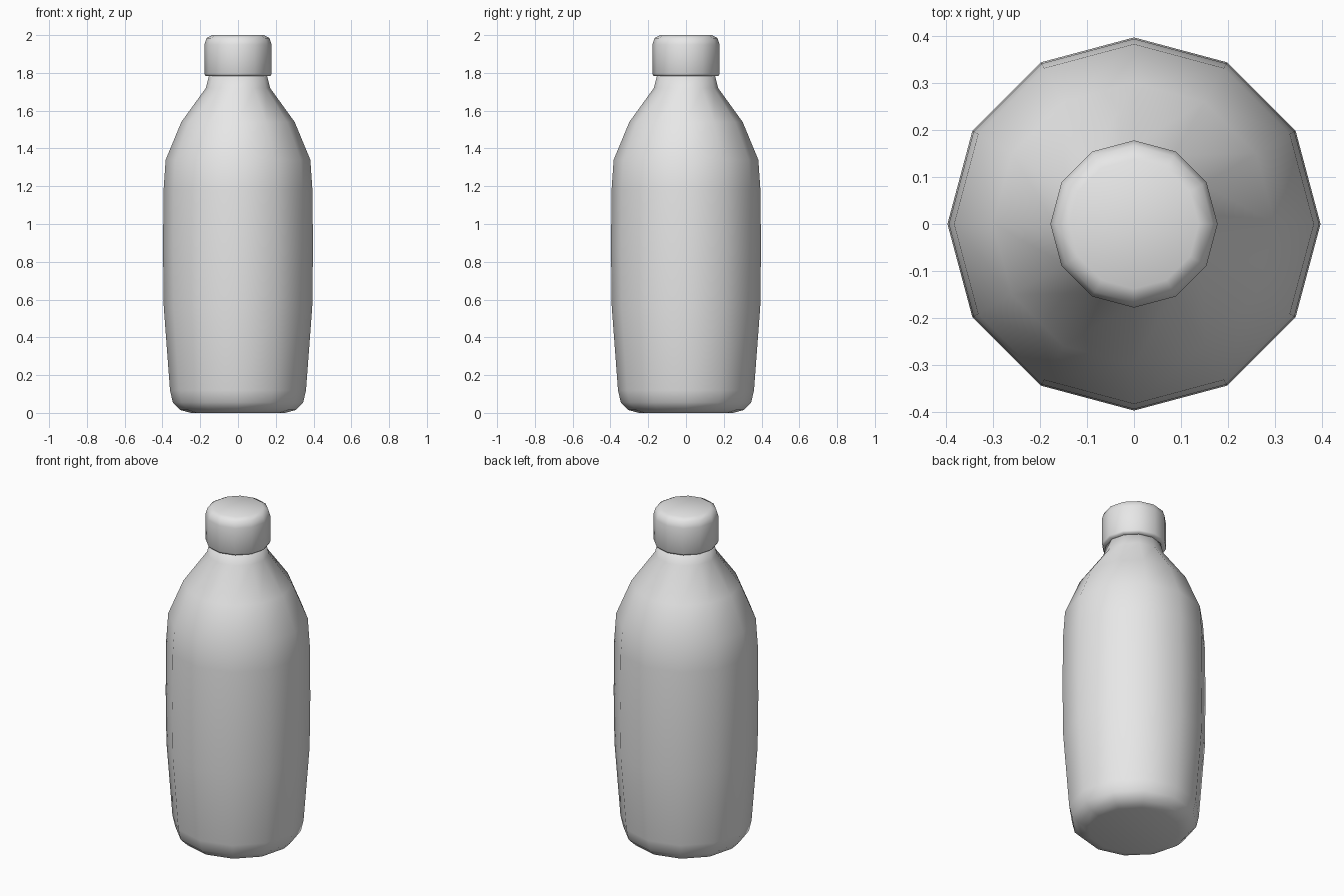
import bpy
import bmesh
from math import cos, sin, tau

SIDES = 12

cube = bpy.data.objects.get("Cube")
if cube:
    bpy.data.objects.remove(cube, do_unlink=True)

grey = bpy.data.materials.new("plain grey")
grey.use_nodes = True
grey.diffuse_color = (0.8, 0.8, 0.8, 1)
grey.node_tree.nodes["Principled BSDF"].inputs["Base Color"].default_value = (0.8, 0.8, 0.8, 1)


def lathe(name, profile):
    """Turn a (radius, height) profile into a closed, smooth, twelve-sided solid."""
    bm = bmesh.new()
    rings = [[bm.verts.new((r * cos(tau * i / SIDES), r * sin(tau * i / SIDES), z))
              for i in range(SIDES)] for r, z in profile]
    for low, high in zip(rings, rings[1:]):
        for i in range(SIDES):
            j = (i + 1) % SIDES
            bm.faces.new((low[i], low[j], high[j], high[i]))
    bm.faces.new(rings[0][::-1])
    bm.faces.new(rings[-1])
    for face in bm.faces:
        face.smooth = True
    mesh = bpy.data.meshes.new(name)
    bm.to_mesh(mesh)
    bm.free()
    mesh.materials.append(grey)
    obj = bpy.data.objects.new(name, mesh)
    bpy.context.collection.objects.link(obj)
    return obj


# Bottle: rounded base, slightly bulging body, sloped shoulder and short neck
lathe("bottle_body", [
    (0.25, 0), (0.305, 0.015), (0.345, 0.055), (0.36, 0.12),
    (0.393, 0.56), (0.397, 0.87), (0.394, 1.18), (0.383, 1.34),
    (0.30, 1.54), (0.17, 1.72), (0.15, 1.80),
])

# Screw cap: small lower lip and rounded top edge
lathe("bottle_cap", [
    (0.15, 1.782), (0.172, 1.784), (0.178, 1.795),
    (0.178, 1.95), (0.167, 1.984), (0.138, 2.0),
])
